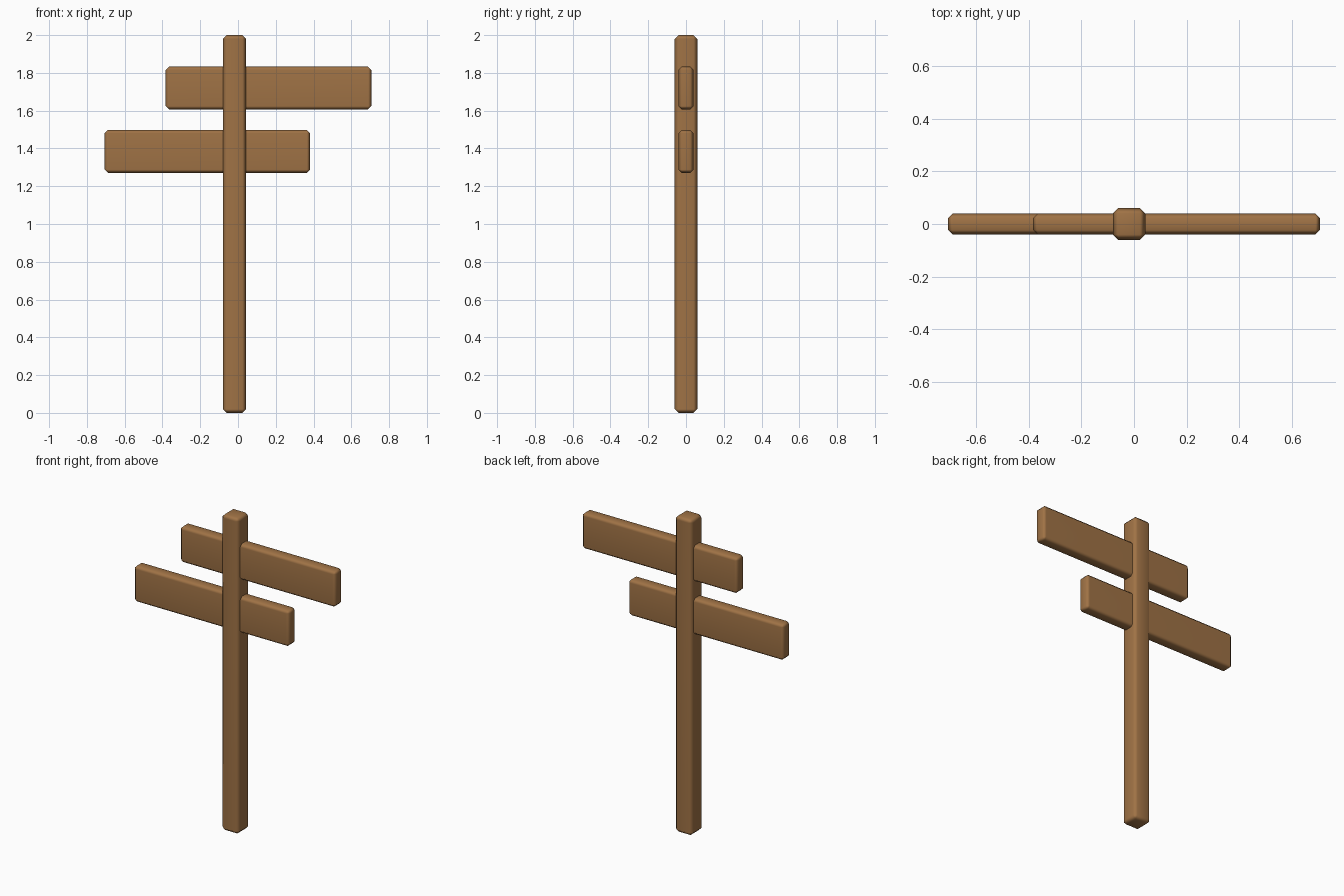
import bpy, bmesh
from math import radians

if "Cube" in bpy.data.objects:
    bpy.data.objects.remove(bpy.data.objects["Cube"])

# Single wood colour
wood = bpy.data.materials.new("brown wood")
wood.diffuse_color = (0.35, 0.17, 0.06, 1.0)
wood.use_nodes = True
wood.node_tree.nodes["Principled BSDF"].inputs["Base Color"].default_value = wood.diffuse_color


def beam(name, lo, hi, chamfer):
    """Softly shaded box with chamfered edges, given its two corners."""
    bm = bmesh.new()
    bmesh.ops.create_cube(bm, size=1.0)
    for v in bm.verts:
        v.co = [lo[i] + (v.co[i] + 0.5) * (hi[i] - lo[i]) for i in range(3)]
    mesh = bpy.data.meshes.new(name)
    bm.to_mesh(mesh)
    bm.free()
    mesh.materials.append(wood)
    obj = bpy.data.objects.new(name, mesh)
    bpy.context.collection.objects.link(obj)
    for p in mesh.polygons:
        p.use_smooth = True
    bev = obj.modifiers.new("chamfer", 'BEVEL')
    bev.width = chamfer
    bev.segments = 1
    bev.limit_method = 'ANGLE'
    bev.angle_limit = radians(30)
    obj.modifiers.new("flat_face_normals", 'WEIGHTED_NORMAL')
    return obj


# Upright post, slightly off centre
beam("post", (-0.08, -0.06, 0.0), (0.043, 0.06, 2.0), 0.02)

# Two sign boards passing through the post, pointing opposite ways
beam("upper_board", (-0.383, -0.04, 1.607), (0.706, 0.04, 1.833), 0.017)
beam("lower_board", (-0.706, -0.04, 1.271), (0.381, 0.04, 1.498), 0.017)
